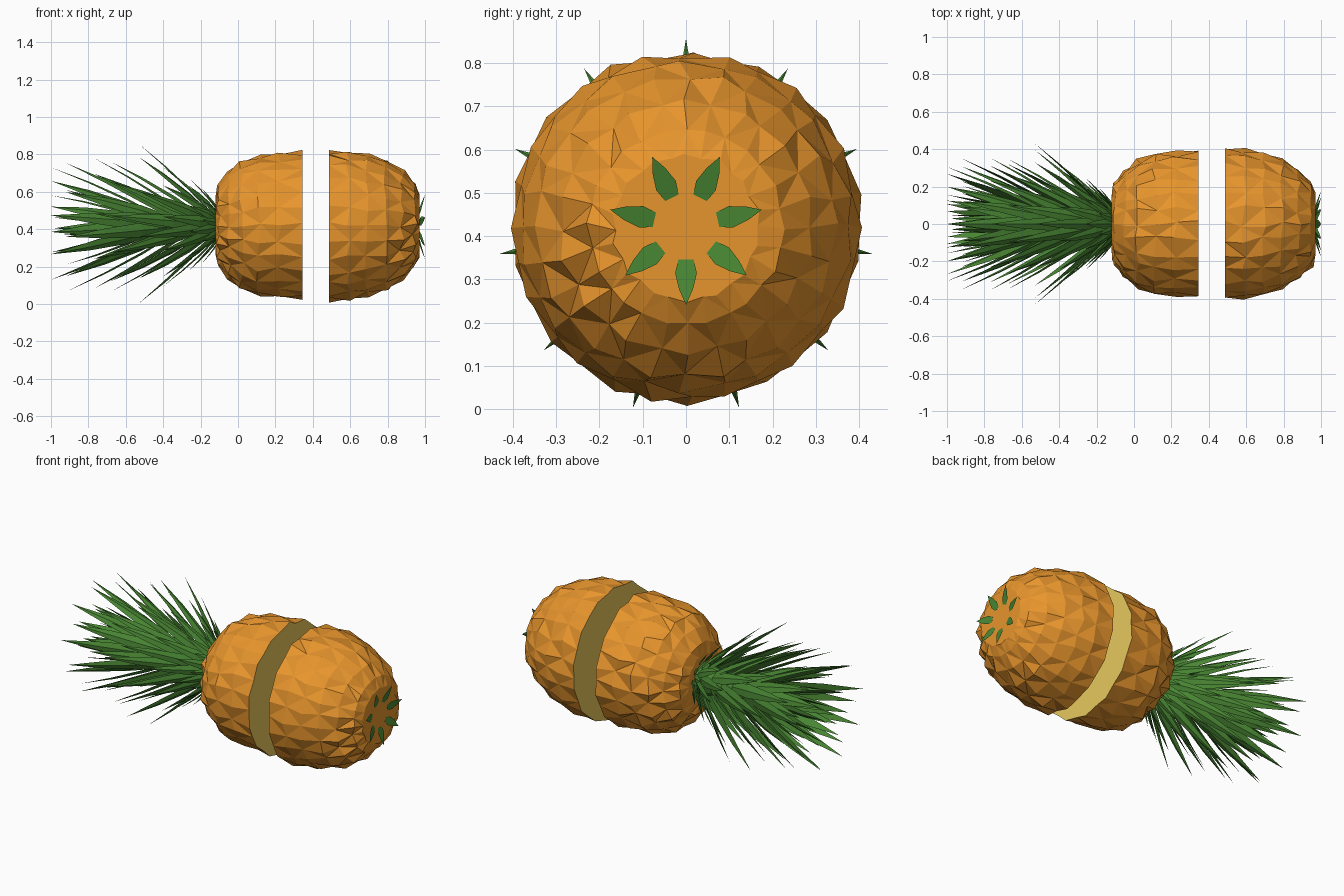
import bpy, bmesh, math, random
from mathutils import Vector

if "Cube" in bpy.data.objects:
    bpy.data.objects.remove(bpy.data.objects["Cube"])

random.seed(4)
ZC = 0.421      # height of the fruit's axis (runs along x)
COLS = 28       # columns round the fruit: valley / knob alternating


def material(name, rgb):
    m = bpy.data.materials.new(name)
    m.diffuse_color = (*rgb, 1)
    m.use_nodes = True
    m.node_tree.nodes["Principled BSDF"].inputs["Base Color"].default_value = m.diffuse_color
    return m


RIND = material("orange rind", (0.80, 0.30, 0.026))
FLESH = material("pale yellow flesh", (0.80, 0.58, 0.11))
LEAF = material("leaf green", (0.065, 0.235, 0.033))


def polar(x, r, a):
    return Vector((x, r * math.cos(a), ZC + r * math.sin(a)))


def finish(bm, name, mats):
    bmesh.ops.recalc_face_normals(bm, faces=bm.faces)
    me = bpy.data.meshes.new(name)
    bm.to_mesh(me)
    bm.free()
    for m in mats:
        me.materials.append(m)
    ob = bpy.data.objects.new(name, me)
    bpy.context.collection.objects.link(ob)
    return ob


def fruit_half(name, profile, cut_x):
    """Knobbly lathe: lattice of diamonds with raised centres, flat caps."""
    bm = bmesh.new()
    rings = []
    last = len(profile) - 1
    for k, (x, r) in enumerate(profile):
        p, q = profile[max(k - 1, 0)], profile[min(k + 1, last)]
        t = Vector((q[0] - p[0], q[1] - p[1])).normalized()
        n = Vector((-t.y, t.x))
        end = k in (0, last)
        if end:
            n = Vector((0, 1))
        ring = []
        for j in range(COLS):
            knob = (k + j) % 2
            h = (knob - 0.5) * random.uniform(0.009, 0.017) * min(1, r / 0.3) + random.uniform(-0.005, 0.005)
            jx = 0 if end else random.uniform(-0.014, 0.014)
            a = 2 * math.pi * (j + random.uniform(-0.2, 0.2)) / COLS
            ring.append(bm.verts.new(polar(x + n.x * h + jx * abs(t.x), r + n.y * h, a)))
        rings.append(ring)
    for k in range(last):
        for j in range(COLS):
            i = (j + 1) % COLS
            a, b = rings[k][j], rings[k][i]
            c, d = rings[k + 1][i], rings[k + 1][j]
            # split every quad along its valley to valley diagonal
            tris = ((a, b, c), (a, c, d)) if (k + j) % 2 == 0 else ((a, b, d), (b, c, d))
            for tri in tris:
                bm.faces.new(tri)
    for ring in (rings[0], rings[-1]):
        f = bm.faces.new(ring)
        f.material_index = 1 if abs(ring[0].co.x - cut_x) < 1e-4 else 0
    return finish(bm, name, [RIND, FLESH])


def add_leaf(bm, a, x0, r0, x1, r1, w, bow=0.1):
    """Tapered leaf with a keel, running from (x0, r0) to a tip at (x1, r1)."""
    side = Vector((0, -math.sin(a), math.cos(a)))
    d = Vector((x1 - x0, r1 - r0)).normalized()
    n = Vector((-d.y, d.x))
    if n.y < 0:
        n = -n
    length = math.hypot(x1 - x0, r1 - r0)
    prev = None
    for t, f in ((0, 0.7), (0.3, 1.0), (0.65, 0.65)):
        b = bow * length * 4 * t * (1 - t)
        x, r = x0 + (x1 - x0) * t + n.x * b, r0 + (r1 - r0) * t + n.y * b
        k = 0.16 * w * f
        ring = [bm.verts.new(polar(x, r, a) + side * w * f / 2),
                bm.verts.new(polar(x + n.x * k, r + n.y * k, a)),
                bm.verts.new(polar(x, r, a) - side * w * f / 2)]
        if prev:
            for i in range(3):
                j = (i + 1) % 3
                bm.faces.new((prev[i], prev[j], ring[j], ring[i]))
        else:
            bm.faces.new(ring)
        prev = ring
    tip = bm.verts.new(polar(x1, r1, a))
    for i in range(3):
        bm.faces.new((prev[i], prev[(i + 1) % 3], tip))


# Two fruit halves with the missing slice between them
fruit_half("fruit_top_half",
           [(-0.12, 0.15), (-0.105, 0.215), (-0.05, 0.285), (0.02, 0.34),
            (0.11, 0.376), (0.22, 0.384), (0.345, 0.391)], 0.345)
fruit_half("fruit_bottom_half",
           [(0.487, 0.402), (0.59, 0.40), (0.69, 0.38), (0.79, 0.346),
            (0.88, 0.29), (0.945, 0.225), (0.97, 0.168)], 0.487)

# Crown leaves: count, base x, base radius, tip x, tip radius, width
layers = [
    (11, -0.11, 0.09, -0.19, 0.20, 0.045),
    (11, -0.12, 0.09, -0.26, 0.25, 0.05),
    (11, -0.13, 0.08, -0.40, 0.325, 0.06),
    (11, -0.15, 0.07, -0.53, 0.435, 0.065),
    (11, -0.21, 0.06, -0.68, 0.355, 0.07),
    (9, -0.28, 0.05, -0.77, 0.36, 0.075),
    (9, -0.35, 0.045, -0.92, 0.355, 0.08),
    (9, -0.42, 0.04, -1.00, 0.31, 0.08),
    (7, -0.46, 0.035, -0.92, 0.21, 0.08),
    (7, -0.50, 0.03, -1.00, 0.16, 0.08),
    (5, -0.55, 0.015, -0.98, 0.05, 0.07),
]
bm = bmesh.new()
for k, (count, x0, r0, x1, r1, w) in enumerate(layers):
    for i in range(count):
        a = math.pi / 2 + 2 * math.pi * (i + 0.5 * ((k + 1) % 2)) / count
        add_leaf(bm, a, x0, r0, x1, r1, w, 0.015)
finish(bm, "crown_leaves", [LEAF])

# Crown stem inside the leaves
bm = bmesh.new()
stem = [[bm.verts.new(polar(x, r, 2 * math.pi * i / 11)) for i in range(11)]
        for x, r in ((-0.10, 0.10), (-0.3, 0.06), (-0.65, 0.02))]
for p, q in zip(stem, stem[1:]):
    for i in range(11):
        j = (i + 1) % 11
        bm.faces.new((p[i], p[j], q[j], q[i]))
bm.faces.new(stem[0])
bm.faces.new(stem[-1])
finish(bm, "crown_stem", [LEAF])

# Seven small leaves on the base of the fruit
bm = bmesh.new()
for i in range(7):
    add_leaf(bm, -math.pi / 2 + 2 * math.pi * i / 7, 0.971, 0.075, 1.0, 0.18, 0.05, 0.0)
finish(bm, "base_leaves", [LEAF])
